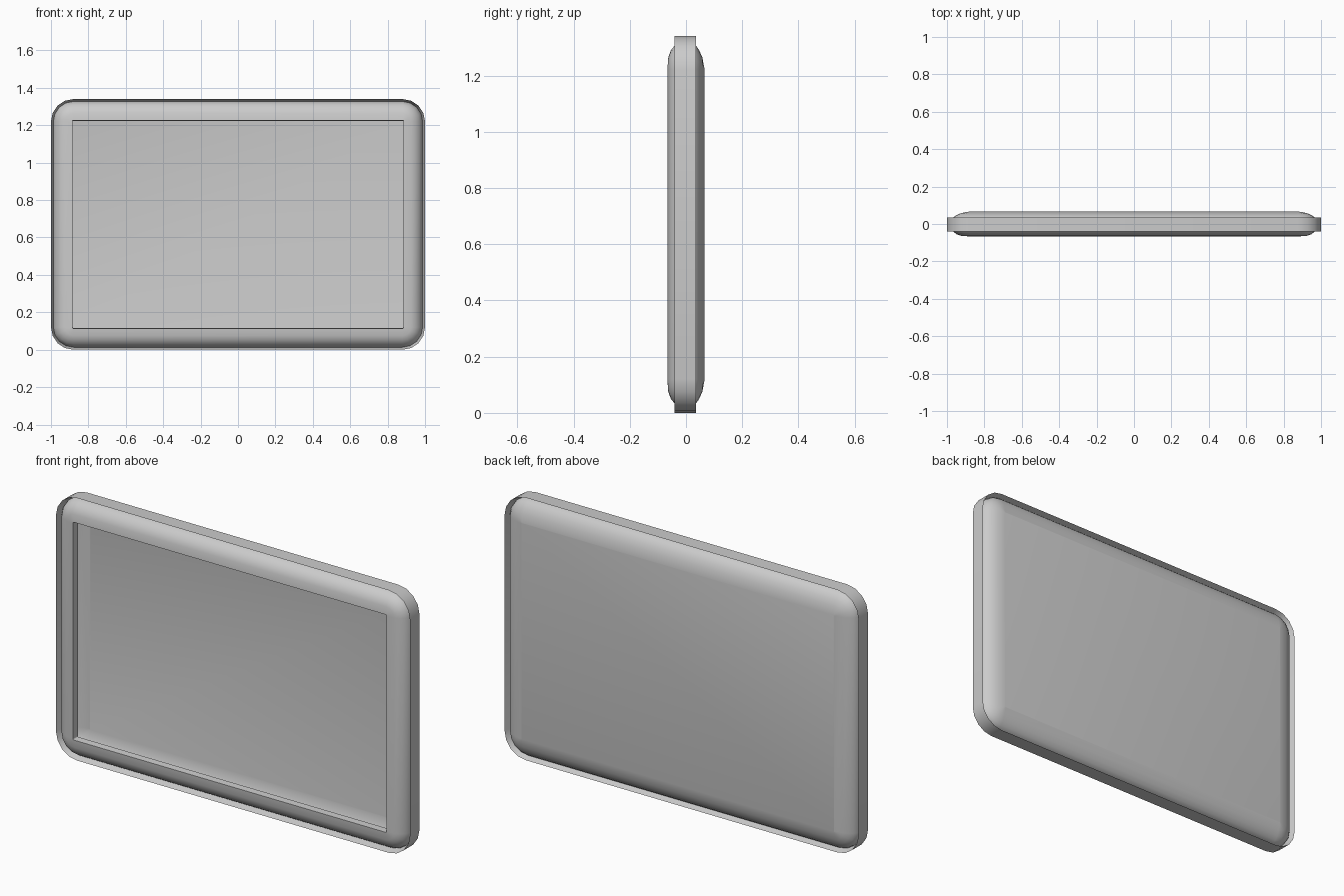
import bpy, bmesh, math

cube = bpy.data.objects.get("Cube")
if cube:
    bpy.data.objects.remove(cube)

# Straight-edge half extents: corner centres sit at (+-HALF_X, MID_Z +- HALF_Z)
HALF_X, HALF_Z, MID_Z = 0.88, 0.55, 0.67
CORNER_STEPS = 4

grey = bpy.data.materials.new("light grey plastic")
grey.use_nodes = True
colour = (0.6, 0.6, 0.6, 1)
grey.diffuse_color = colour
grey.node_tree.nodes["Principled BSDF"].inputs["Base Color"].default_value = colour


def rounded_ring(bm, radius, y):
    """Rounded rectangle in the xz plane at depth y."""
    ring = []
    for corner, (sx, sz) in enumerate([(1, 1), (-1, 1), (-1, -1), (1, -1)]):
        for step in range(CORNER_STEPS + 1):
            a = math.pi / 2 * (corner + step / CORNER_STEPS)
            ring.append(bm.verts.new((sx * HALF_X + radius * math.cos(a), y,
                                      MID_Z + sz * HALF_Z + radius * math.sin(a))))
    return ring


def shell(name, profile, cap=False):
    """Sweep a (radius, depth) profile round the rounded rectangle."""
    bm = bmesh.new()
    rings = [rounded_ring(bm, r, y) for r, y in profile]
    for a, b in zip(rings, rings[1:]):
        n = len(a)
        for i in range(n):
            j = (i + 1) % n
            bm.faces.new((a[i], b[i], b[j], a[j]))
    if cap:
        bm.faces.new(rings[-1])
    bm.normal_update()
    mesh = bpy.data.meshes.new(name)
    bm.to_mesh(mesh)
    bm.free()
    mesh.materials.append(grey)
    obj = bpy.data.objects.new(name, mesh)
    bpy.context.collection.objects.link(obj)
    bpy.ops.object.select_all(action='DESELECT')
    obj.select_set(True)
    bpy.context.view_layer.objects.active = obj
    bpy.ops.object.mode_set(mode='EDIT')
    bpy.ops.mesh.select_all(action='SELECT')
    bpy.ops.mesh.normals_make_consistent(inside=False)
    bpy.ops.object.mode_set(mode='OBJECT')
    bpy.ops.object.shade_smooth_by_angle(angle=math.radians(35))
    return obj


# Front bezel with a short lip turned into the opening
shell("front_bezel", [(0.004, -0.03), (0.006, -0.066), (0.045, -0.063), (0.07, -0.054),
                      (0.09, -0.038), (0.102, -0.02), (0.107, 0)])

# Edge band, with grooves sloping in to the seam on both sides
shell("edge_band", [(0.107, 0), (0.12, -0.041), (0.12, 0.036), (0.107, 0)])

# Closed back cover
shell("back_cover", [(0.107, 0), (0.102, 0.018), (0.09, 0.033), (0.072, 0.046),
                     (0.045, 0.058), (0.003, 0.066)], cap=True)
